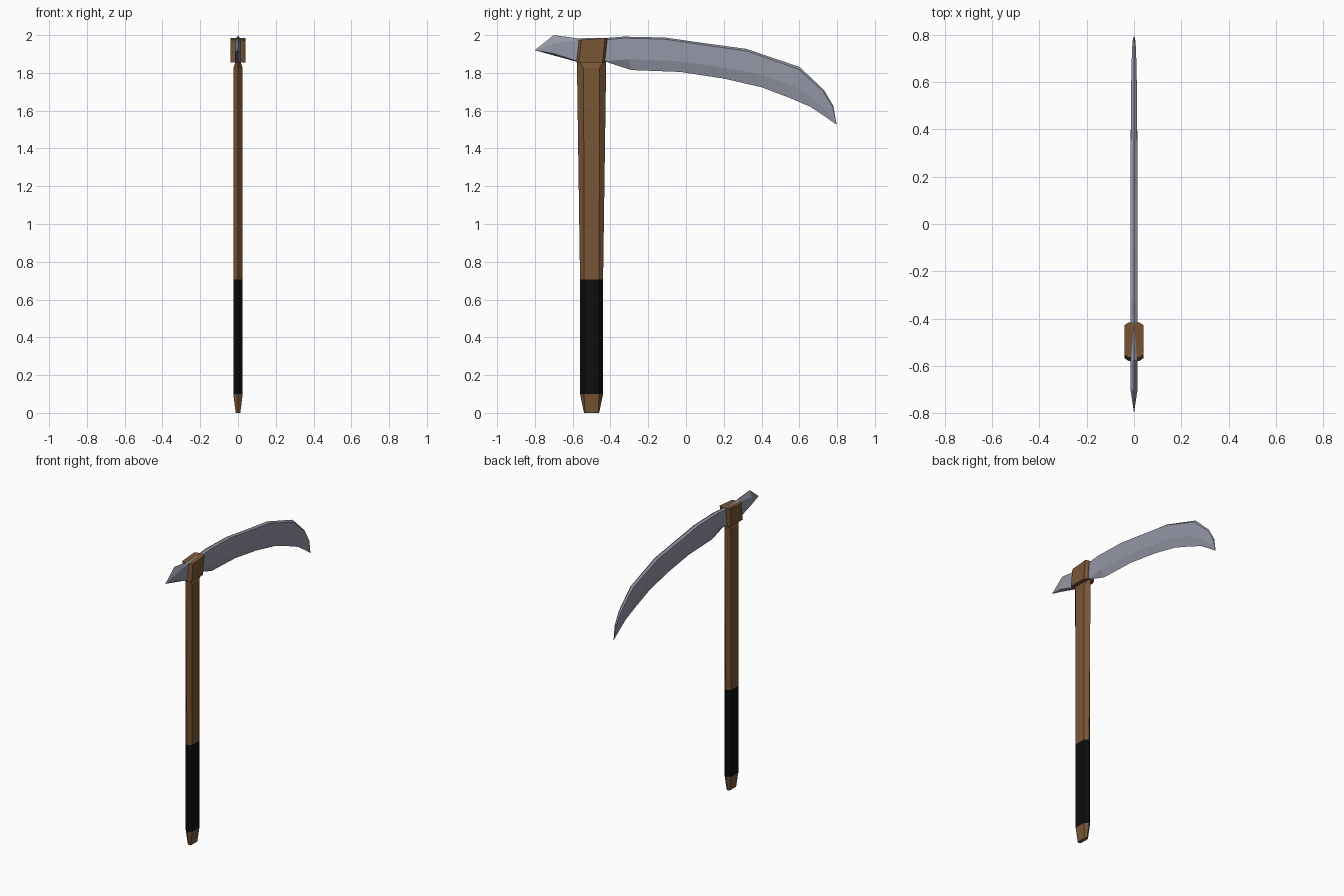
import bpy, bmesh

if "Cube" in bpy.data.objects:
    bpy.data.objects.remove(bpy.data.objects["Cube"])


def material(name, rgb):
    m = bpy.data.materials.new(name)
    m.diffuse_color = (*rgb, 1)
    m.use_nodes = True
    m.node_tree.nodes["Principled BSDF"].inputs["Base Color"].default_value = m.diffuse_color
    return m


wood = material("brown wood", (0.19, 0.092, 0.037))
grip = material("black grip", (0.004, 0.004, 0.004))
steel = material("blue grey steel", (0.30, 0.31, 0.385))


def loft(name, rings, mats):
    """Skin a list of equal-sized point rings and cap both ends."""
    bm = bmesh.new()
    loops = [[bm.verts.new(p) for p in r] for r in rings]
    n = len(loops[0])
    for a, b in zip(loops, loops[1:]):
        for i in range(n):
            j = (i + 1) % n
            bm.faces.new((a[i], a[j], b[j], b[i]))
    bm.faces.new(loops[0][::-1])
    bm.faces.new(loops[-1])
    bmesh.ops.remove_doubles(bm, verts=bm.verts, dist=0.0005)
    bmesh.ops.recalc_face_normals(bm, faces=bm.faces)
    me = bpy.data.meshes.new(name)
    bm.to_mesh(me)
    bm.free()
    for m in mats:
        me.materials.append(m)
    ob = bpy.data.objects.new(name, me)
    bpy.context.collection.objects.link(ob)
    return ob


# Handle: six-sided shaft; (z, half width x, side flat half length, ridge half length)
CY = -0.5
shaft = [(0, 0.012, 0.035, 0.04), (0.1, 0.025, 0.04, 0.061), (0.705, 0.025, 0.04, 0.061),
         (1.825, 0.025, 0.042, 0.077), (1.862, 0.012, 0.065, 0.077)]
rings = [[(w, CY - f, z), (w, CY + f, z), (0, CY + r, z),
          (-w, CY + f, z), (-w, CY - f, z), (0, CY - r, z)] for z, w, f, r in shaft]
handle = loft("handle", rings, [wood, grip])
# Wrapped grip: the lower straight section
for p in handle.data.polygons:
    if 0.1 < p.center.z < 0.7:
        p.material_index = 1

# Collar: chamfered, slightly slanted block that holds the blade
rings = []
for y0, y1, z0, z1 in ((-0.58, -0.43, 1.856, 1.856), (-0.566, -0.416, 1.975, 1.985)):
    c = 0.012
    rings.append([(0.022, y0, z0), (0.04, y0 + c, z0), (0.04, y1 - c, z1), (0.022, y1, z1),
                  (-0.022, y1, z1), (-0.04, y1 - c, z1), (-0.04, y0 + c, z0), (-0.022, y0, z0)])
loft("collar", rings, [wood])

# Blade: (top y, z), (edge y, z), half thickness, shoulder drop, bevel height fraction
stations = [
    (-0.80, 1.92, -0.80, 1.92, 0, 0, 0.3),
    (-0.70, 2.00, -0.70, 1.892, 0.015, 0.045, 0.1),
    (-0.575, 1.983, -0.575, 1.858, 0.015, 0.010, 0.03),
    (-0.42, 1.985, -0.42, 1.858, 0.015, 0.010, 0.03),
    (-0.33, 1.992, -0.29, 1.815, 0.015, 0.008, 0.32),
    (-0.11, 1.987, -0.03, 1.805, 0.015, 0.010, 0.32),
    (0.10, 1.957, 0.20, 1.77, 0.015, 0.012, 0.34),
    (0.32, 1.927, 0.40, 1.724, 0.014, 0.013, 0.36),
    (0.60, 1.832, 0.55, 1.667, 0.012, 0.013, 0.38),
    (0.73, 1.71, 0.66, 1.62, 0.009, 0.008, 0.38),
    (0.78, 1.625, 0.73, 1.573, 0.006, 0.005, 0.4),
    (0.798, 1.525, 0.798, 1.525, 0, 0, 0.4),
]
rings = []
for ty, tz, by, bz, w, drop, f in stations:
    h = max(((ty - by) ** 2 + (tz - bz) ** 2) ** 0.5, 0.001)
    s = 1 - drop / h

    def at(x, t):
        return (x, by + (ty - by) * t, bz + (tz - bz) * t)
    rings.append([at(0, 1), at(w, s), at(w, f), at(0, 0), at(-w, f), at(-w, s)])
# tips collapse to a point: drop the end rings' own caps by merging doubles
tip_a, tip_b = rings[0][0], rings[-1][0]
blade = loft("blade", rings[1:-1], [steel])
bm = bmesh.new()
bm.from_mesh(blade.data)
for tip, side in ((tip_a, min), (tip_b, max)):
    cap = side((f for f in bm.faces if len(f.verts) == 6),
               key=lambda f: f.calc_center_median().y)
    centre = bmesh.ops.poke(bm, faces=[cap])["verts"][0]
    centre.co = tip
bmesh.ops.recalc_face_normals(bm, faces=bm.faces)
bm.to_mesh(blade.data)
bm.free()
